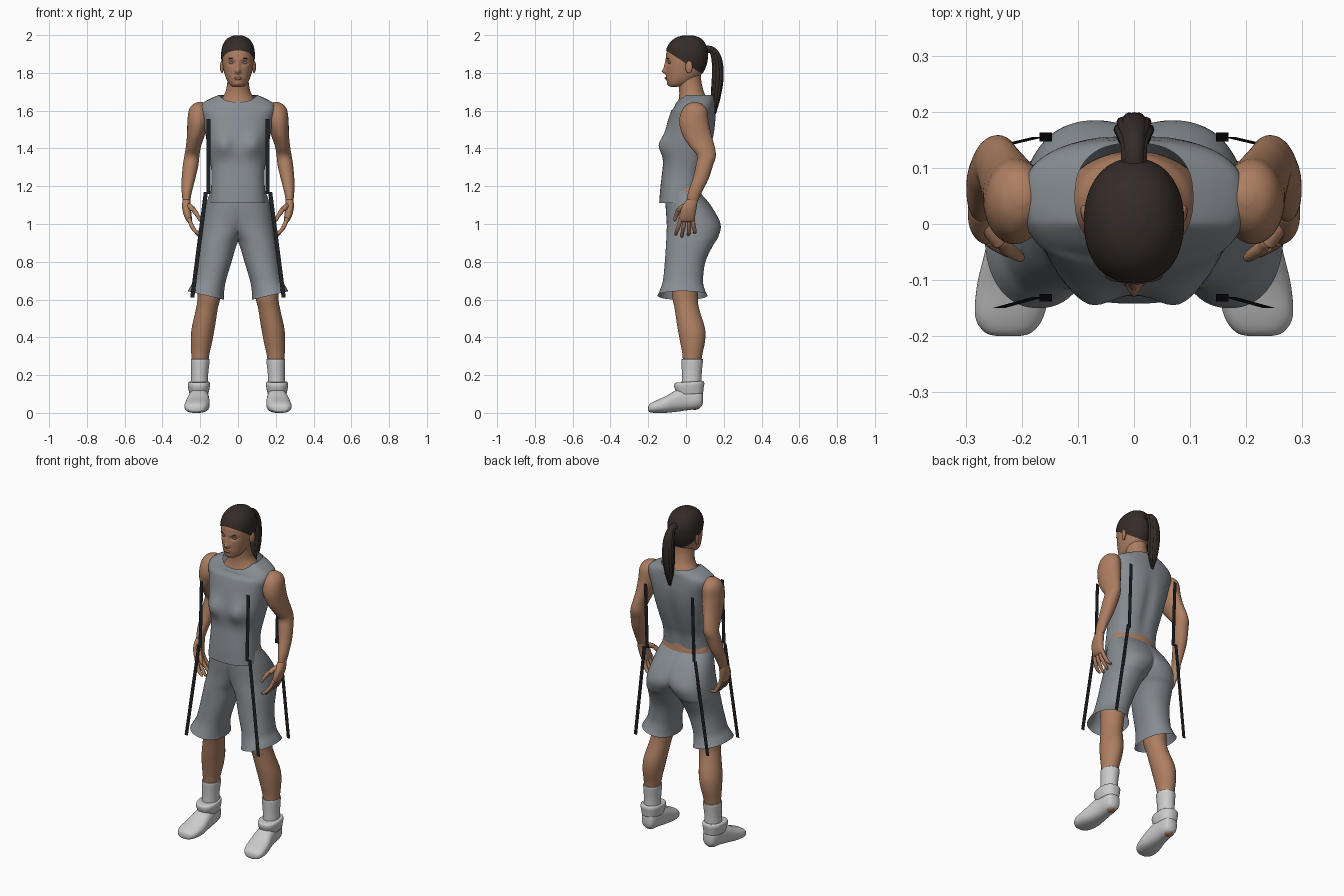
import bpy, bmesh, math, random
from mathutils import Vector, Matrix

random.seed(4)


def material(name, r, g, b):
    m = bpy.data.materials.new(name)
    m.diffuse_color = (r, g, b, 1)
    return m


SKIN = material("skin", .42, .21, .12)
LIP = material("lip", .33, .14, .09)
HAIR = material("hair", .035, .025, .021)
CLOTH = material("cloth", .24, .265, .29)
WHITE = material("white", .62, .62, .62)
BLACK = material("black", .012, .014, .018)
EYE = material("eye", .3, .2, .15)


def smooth_path(pts, sub):
    # Catmull-Rom through tuples of any length
    p = [pts[0]] + list(pts) + [pts[-1]]
    out = []
    for i in range(1, len(p) - 2):
        for k in range(sub):
            t = k / sub
            out.append(tuple(.5 * (2 * b + (c - a) * t + (2 * a - 5 * b + 4 * c - d) * t * t
                                   + (3 * b - a - 3 * c + d) * t ** 3)
                             for a, b, c, d in zip(p[i - 1], p[i], p[i + 1], p[i + 2])))
    return out + [tuple(pts[-1])]


def finish(name, bm, mat, mirror=False):
    me = bpy.data.meshes.new(name)
    bm.to_mesh(me)
    bm.free()
    me.materials.append(mat)
    ob = bpy.data.objects.new(name, me)
    bpy.context.collection.objects.link(ob)
    for f in me.polygons:
        f.use_smooth = True
    if mirror:
        ob.modifiers.new("mirror", 'MIRROR')
    return ob


def skin_rings(bm, rings, open_ends=False):
    vs = [[bm.verts.new(c) for c in r] for r in rings]
    n = len(vs[0])
    for a, b in zip(vs, vs[1:]):
        for i in range(n):
            bm.faces.new((a[i], a[(i + 1) % n], b[(i + 1) % n], b[i]))
    caps = [bm.faces.new(vs[0]), bm.faces.new(vs[-1])]
    bmesh.ops.recalc_face_normals(bm, faces=bm.faces)
    if open_ends:
        bmesh.ops.delete(bm, geom=caps, context='FACES_ONLY')


def loft(name, rings, mat, axis='z', n=2, seg=48, sub=5, warp=None, mirror=False,
         open_ends=False, clamp=False, cut=None):
    # ring = (position on axis, centre x, half width, low, high)
    bm = bmesh.new()
    loops = []
    for t, cx, rx, lo, hi in smooth_path(rings, sub):
        loop = []
        for i in range(seg):
            a = 2 * math.pi * (i + .5) / seg
            c, s = math.cos(a), math.sin(a)
            x = cx + rx * math.copysign(abs(c) ** (2 / n), c)
            q = (lo + hi) / 2 + (hi - lo) / 2 * math.copysign(abs(s) ** (2 / n), s)
            x = max(x, 0) if clamp else x
            v = Vector((x, q, t) if axis == 'z' else (x, t, q))
            loop.append(warp(v) if warp else v)
        loops.append(loop)
    skin_rings(bm, loops, open_ends)
    if clamp:
        wall = [f for f in bm.faces if all(v.co.x < 1e-5 for v in f.verts)]
        bmesh.ops.delete(bm, geom=wall, context='FACES')
    if cut:
        bmesh.ops.bisect_plane(bm, geom=bm.verts[:] + bm.edges[:] + bm.faces[:],
                               plane_co=cut[0], plane_no=cut[1], clear_inner=True)
    return finish(name, bm, mat, mirror)


def tube(name, pts, mat, mirror=False, seg=12, sub=5):
    # points = (x, y, z, radius)
    p = smooth_path(pts, sub)
    loops = []
    for i, (x, y, z, r) in enumerate(p):
        d = Vector(p[min(i + 1, len(p) - 1)][:3]) - Vector(p[max(i - 1, 0)][:3])
        u = d.cross(Vector((0.02, 1, .3)) if abs(d.z) > abs(d.y) else Vector((.02, 0, 1))).normalized()
        w = d.cross(u).normalized()
        loops.append([Vector((x, y, z)) + r * (u * math.cos(a) + w * math.sin(a))
                      for a in (2 * math.pi * k / seg for k in range(seg))])
    bm = bmesh.new()
    skin_rings(bm, loops)
    return finish(name, bm, mat, mirror)


def blob(name, loc, scale, mat, mirror=False, rot=0):
    bm = bmesh.new()
    m = Matrix.Translation(loc) @ Matrix.Rotation(rot, 4, 'Z') @ Matrix.Diagonal((*scale, 1))
    bmesh.ops.create_uvsphere(bm, u_segments=20, v_segments=12, radius=1, matrix=m)
    return finish(name, bm, mat, mirror)


def gauss(v, x, z, sx, sz):
    return math.exp(-((abs(v.x) - x) / sx) ** 2 - ((v.z - z) / sz) ** 2)


# Head with nose, eye sockets, lips and chin pushed out of the loft
def face(v):
    if v.y < -.02:
        for x, z, sx, sz, d in ((0, 1.808, .014, .014, -.022), (0, 1.835, .01, .026, -.012),
                                (.034, 1.853, .019, .012, .011), (0, 1.772, .024, .011, -.007),
                                (0, 1.742, .022, .012, -.006), (.03, 1.872, .025, .007, -.003)):
            v.y += d * gauss(v, x, z, sx, sz)
    return v


head = [(1.726, 0, .018, -.08, -.05), (1.733, 0, .038, -.09, -.01), (1.755, 0, .056, -.099, .04),
        (1.79, 0, .07, -.103, .08), (1.83, 0, .079, -.105, .1), (1.87, 0, .083, -.106, .108),
        (1.91, 0, .082, -.103, .108), (1.95, 0, .07, -.085, .093), (1.978, 0, .045, -.052, .066),
        (1.991, 0, .012, -.01, .025)]
loft("head", head, SKIN, n=2.15, seg=96, sub=8, warp=face)
blob("ear", (.085, .015, 1.832), (.009, .02, .033), SKIN, True, -.3)
blob("eye", (.034, -.085, 1.853), (.014, .01, .007), EYE, True)
blob("eyebrow", (.034, -.0965, 1.876), (.018, .006, .0028), HAIR, True, .25)
blob("lips", (0, -.105, 1.772), (.021, .008, .007), LIP)

# Hair cap and ponytail
loft("hair_cap", [(z + .008, x, w + .006, a - .003, b + .008) for z, x, w, a, b in head], HAIR,
     n=2.15, seg=64, cut=((0, 0, 1.85), (0, .65, 1)))
tail = [(.105, 1.925, .02), (.14, 1.918, .02), (.163, 1.87, .028), (.168, 1.78, .031),
        (.158, 1.68, .025), (.152, 1.60, .008)]
tube("ponytail", [(0, y, z, r) for y, z, r in tail], HAIR)
for k in range(10):
    a, j = k * .628, random.uniform(-.02, .03)
    tube("ponytail_strand", [(math.cos(a) * r * .85, y + math.sin(a) * r * .7, z + j * i / 5, r * .33)
                             for i, (y, z, r) in enumerate(tail)], HAIR, seg=8)

# Neck, upper chest and bare waist
loft("neck", [(1.57, 0, .13, -.06, .13), (1.635, 0, .105, -.045, .125), (1.665, 0, .085, -.038, .112),
              (1.70, 0, .066, -.036, .095), (1.75, 0, .057, -.042, .082), (1.80, 0, .056, -.05, .08)], SKIN)
loft("waist", [(1.11, 0, .15, -.08, .09), (1.17, 0, .146, -.08, .081), (1.21, 0, .132, -.08, .074)], SKIN)


# Sleeveless shirt: bust, spine groove and dipped collar
def shirt_shape(v):
    if v.y < 0:
        v.y -= .03 * gauss(v, .08, 1.42, .05, .055)
        v.z -= .035 * max(0, (v.z - 1.6) / .08) * min(1, -v.y / .05)
    else:
        v.y -= .012 * gauss(v, 0, 1.38, .03, .16)
    return v


loft("shirt", [(1.11, 0, .148, -.142, .072), (1.18, 0, .143, -.137, .076), (1.26, 0, .14, -.128, .087),
               (1.32, 0, .146, -.122, .107), (1.40, 0, .16, -.124, .132), (1.48, 0, .173, -.112, .15),
               (1.55, 0, .185, -.095, .157), (1.60, 0, .199, -.078, .155), (1.635, 0, .192, -.062, .152),
               (1.662, 0, .15, -.056, .15), (1.682, 0, .105, -.05, .144)],
     CLOTH, n=2.5, seg=80, warp=shirt_shape, open_ends=True)


# Shorts: one leg and half the hips, mirrored; hem is lower on the inside
def hem(v):
    if v.z < .7:
        v.z += (v.x - .1) * .25 * (.7 - v.z) / .1
    return v


loft("shorts", [(1.175, 0, .145, -.105, .065), (1.10, .02, .15, -.108, .13), (1.0, .062, .128, -.102, .183),
                (.93, .092, .108, -.104, .17), (.89, .106, .099, -.106, .145), (.8, .125, .091, -.112, .103),
                (.7, .15, .086, -.122, .09), (.64, .165, .091, -.138, .1), (.605, .17, .096, -.15, .113)],
     CLOTH, n=2.2, seg=72, warp=hem, mirror=True, open_ends=True, clamp=True)

# Arms
loft("arm", [(1.645, .2, .012, .035, .06), (1.632, .205, .036, .005, .09), (1.60, .21, .051, -.022, .112),
             (1.54, .213, .055, -.036, .12), (1.47, .223, .047, -.018, .135), (1.41, .236, .04, .02, .152),
             (1.36, .244, .04, .058, .158), (1.31, .251, .041, .052, .143), (1.24, .262, .036, .036, .12),
             (1.17, .271, .027, .012, .085), (1.12, .273, .02, .003, .062)], SKIN, mirror=True)

# Hands
loft("palm", [(1.13, .273, .02, .005, .063), (1.09, .273, .023, -.022, .057), (1.05, .267, .021, -.034, .05),
              (1.02, .259, .016, -.036, .045), (1.01, .256, .008, -.028, .036)], SKIN, n=2.3, seg=32, mirror=True)
for y0, y1, z in ((-.027, -.05, .945), (-.006, -.018, .934), (.015, .016, .942), (.034, .047, .958)):
    tube("finger", [(.26, y0, 1.03, .011), (.245, (y0 + y1) / 2, .99, .011), (.224, y1, .96, .0095),
                    (.203, y1 - .004, z, .007), (.199, y1 - .005, z - .004, .002)], SKIN, True)
tube("thumb", [(.268, .01, 1.1, .015), (.24, -.032, 1.08, .014), (.214, -.052, 1.045, .011),
               (.202, -.06, 1.02, .008), (.2, -.062, 1.014, .002)], SKIN, True)

# Legs
loft("leg", [(.80, .145, .07, -.085, .075), (.62, .153, .061, -.073, .063), (.55, .165, .058, -.06, .07),
             (.45, .184, .061, -.045, .1), (.38, .193, .057, -.032, .101), (.30, .2, .047, -.018, .085),
             (.2, .203, .04, -.014, .075), (.1, .205, .038, -.014, .075)], SKIN, mirror=True)

# Socks, ankle cuffs and shoes
loft("sock", [(.283, .2, .046, -.02, .087), (.276, .2, .05, -.024, .09), (.2, .203, .045, -.022, .083),
              (.1, .205, .047, -.025, .085)], WHITE, mirror=True)


def cuff_tilt(v):
    v.z += (v.y - .02) * .06
    return v


loft("shoe_cuff", [(.165, .207, .046, -.035, .085), (.163, .207, .055, -.057, .093),
                   (.15, .207, .059, -.063, .097), (.128, .207, .056, -.058, .094),
                   (.10, .207, .05, -.045, .09)], WHITE, n=2.4, warp=cuff_tilt, mirror=True)
loft("shoe", [(-.2, .224, .018, .012, .03), (-.193, .224, .042, .004, .046), (-.165, .222, .061, 0, .063),
              (-.11, .215, .065, 0, .087), (-.05, .209, .057, .006, .122), (0, .206, .05, .013, .135),
              (.05, .205, .046, .02, .135), (.08, .205, .035, .032, .125), (.09, .205, .012, .055, .1)],
     WHITE, axis='y', n=2.4, mirror=True)
blob("heel", (.205, .045, .034), (.03, .032, .018), SKIN, True)


# Flat black ribbons hanging beside the shirt and shorts
def ribbon(name, a, b, w=.011):
    bm = bmesh.new()
    bm.faces.new([bm.verts.new((p[0] + s, p[1], p[2]))
                  for p, s in ((a, -w), (a, w), (b, w), (b, -w))])
    finish(name, bm, BLACK, True)


for side, top, mid, end in (("front", -.125, -.138, -.15), ("back", .163, .147, .138)):
    ribbon(side + "_shirt_ribbon", (.157, top, 1.555), (.157, mid, 1.16))
    ribbon(side + "_shorts_ribbon", (.17, mid + .008, 1.17), (.242, end, .61))
